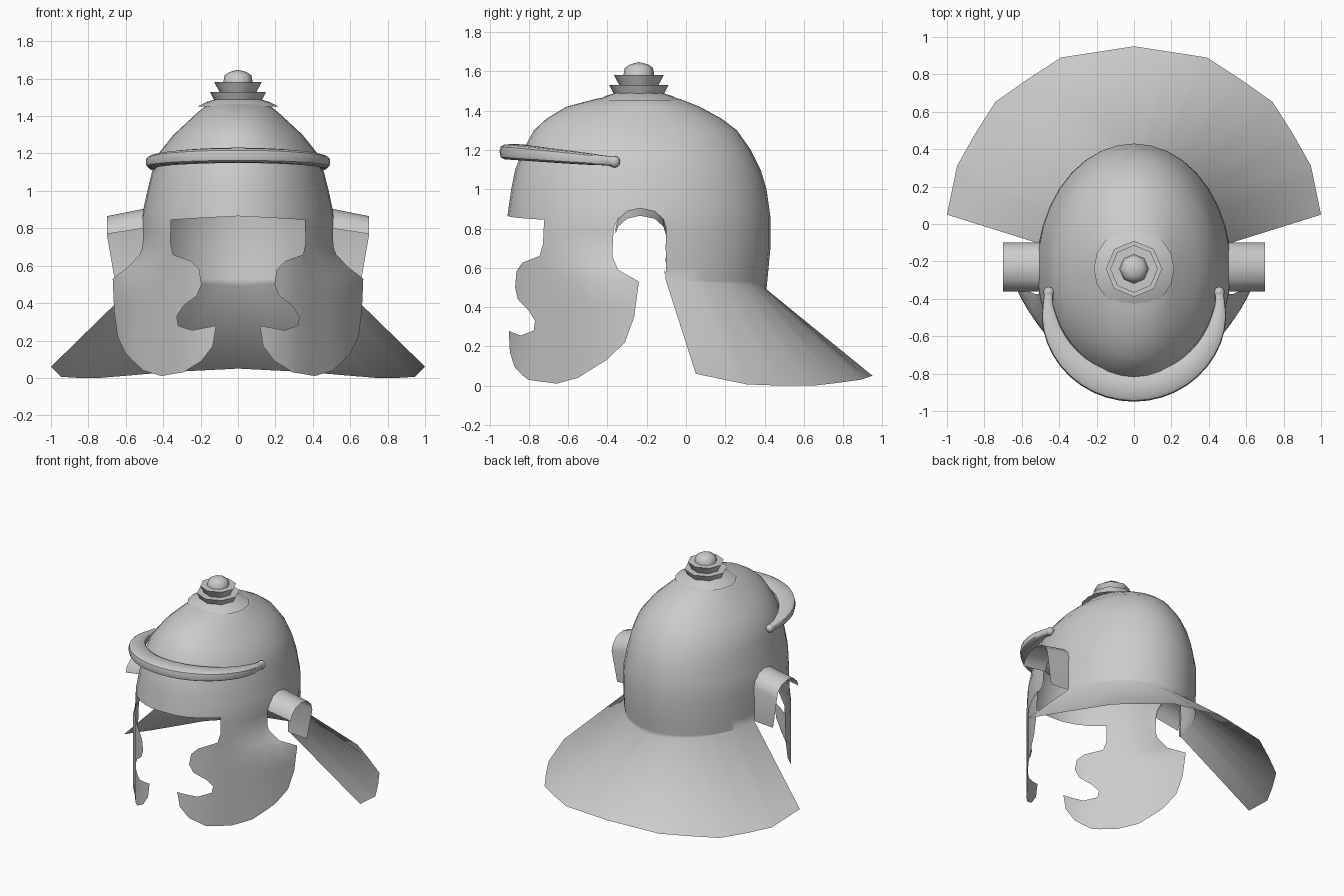
import bpy, bmesh
from math import sin, cos, radians, pi
from mathutils import Vector

if "Cube" in bpy.data.objects:
    bpy.data.objects.remove(bpy.data.objects["Cube"])

CY = -0.24          # y of the bowl's axis


def lerp_table(table, t):
    """Piecewise linear lookup: rows are (key, values...)."""
    if t <= table[0][0]:
        return table[0][1:]
    for a, b in zip(table, table[1:]):
        if t <= b[0]:
            f = (t - a[0]) / (b[0] - a[0])
            return [p + (q - p) * f for p, q in zip(a[1:], b[1:])]
    return table[-1][1:]


def finish(bm, name, mirror=False, angle=40):
    bmesh.ops.recalc_face_normals(bm, faces=bm.faces)
    me = bpy.data.meshes.new(name)
    bm.to_mesh(me)
    bm.free()
    ob = bpy.data.objects.new(name, me)
    bpy.context.collection.objects.link(ob)
    bpy.ops.object.select_all(action='DESELECT')
    ob.select_set(True)
    bpy.context.view_layer.objects.active = ob
    bpy.ops.object.shade_smooth_by_angle(angle=radians(angle))
    if mirror:
        m = ob.modifiers.new("Mirror", 'MIRROR')
        m.use_clip = True
        m.merge_threshold = 0.002
    return ob


def loft(rings, closed_ring=False, caps=False):
    bm = bmesh.new()
    vr = [[bm.verts.new(p) for p in r] for r in rings]
    for a, b in zip(vr, vr[1:]):
        n = len(a)
        for i in range(n if closed_ring else n - 1):
            j = (i + 1) % n
            bm.faces.new((a[i], a[j], b[j], b[i]))
    if caps:
        bm.faces.new(vr[0])
        bm.faces.new(vr[-1])
    return bm


# Bowl levels: z, half width, front y, back y
LEVELS = [(0.0, .52, -.92, .41), (.49, .52, -.92, .41), (.7, .52, -.92, .43),
          (.86, .515, -.91, .43), (1.0, .485, -.89, .41), (1.1, .46, -.87, .38),
          (1.2, .425, -.83, .33), (1.3, .345, -.775, .26), (1.36, .28, -.71, .18),
          (1.42, .215, -.61, .07), (1.46, .165, -.46, -.03), (1.48, .08, -.34, -.14)]

# Neck guard rim: angle, x, y, z
RIM = [(102, 1.0, .05, .06), (122, .94, .34, 0), (141, .73, .67, 0),
       (160, .39, .89, .03), (180, 0, .95, .05)]

# Unrolled half shell: angle from the front, height
OUTLINE = [(0, 1.48), (0, .865), (44, .845), (44, .72), (42, .66), (29, .625), (23.5, .58),
           (22, .5), (25, .44), (34, .385), (39, .33), (38, .28), (28, .255), (13, .28),
           (15, .17), (22, .09), (34, .03), (52, .01), (63, .04), (76, .13), (84, .22),
           (88, .35), (90, .53), (81, .59), (78.5, .66), (79, .8), (81, .85), (85, .885),
           (90, .9), (95, .885), (99, .85), (102, .8), (102, .54), (180, .49), (180, 1.48)]


def shell_point(a, z):
    hw, yf, yb = lerp_table(LEVELS, z)
    t = radians(a)
    x = hw * sin(t)
    ry = CY - yf if a < 90 else yb - CY
    # cheek rear edge flares outward
    if 52 < a <= 90:
        x += .15 * (a - 52) / 38 * min(1, max(0, (.68 - z) / .13))
    return Vector((x, CY - ry * cos(t), z))


# Bowl, cheek pieces and neck guard in one sheet
bm = bmesh.new()
bm.faces.new([bm.verts.new((a / 100, z, 0)) for a, z in OUTLINE])
cuts = [(Vector((a / 100, 0, 0)), Vector((1, 0, 0))) for a in range(10, 180, 10)]
cuts += [(Vector((0, z, 0)), Vector((0, 1, 0))) for z in
         [.1, .2, .3, .4, .53, .6, .7, .78, .86, .92] + [l[0] for l in LEVELS[4:-1]]]
for co, no in cuts:
    bmesh.ops.bisect_plane(bm, geom=bm.verts[:] + bm.edges[:] + bm.faces[:],
                           dist=1e-5, plane_co=co, plane_no=no)
low = [e for e in bm.edges if e.is_boundary and all(
    v.co.x > 1.019 and v.co.y < .541 and
    abs(v.co.y - (.54 - .05 * (v.co.x - 1.02) / .78)) < 1e-3 for v in e.verts)]
ext = bmesh.ops.extrude_edge_only(bm, edges=low)
rim = {g for g in ext['geom'] if isinstance(g, bmesh.types.BMVert)}
for v in bm.verts:
    a = v.co.x * 100
    v.co = Vector(lerp_table(RIM, a)) if v in rim else shell_point(a, v.co.y)
finish(bm, "helmet_shell", mirror=True, angle=60)

# Ear guards: arched flange with a long rear leg
ARCH = [(-.36, .77, .70, .8), (-.345, .81, .70, .85), (-.3, .85, .70, .89),
        (-.235, .865, .70, .905), (-.16, .85, .70, .89), (-.115, .81, .70, .85),
        (-.1, .76, .70, .8), (-.11, .53, .66, .54)]
finish(loft([[(.5, y, zi) for y, z, x, zi in ARCH],
             [(x, y, z) for y, z, x, zi in ARCH]]), "ear_guard", mirror=True, angle=60)

# Brow band: tapered bar swept round the front
rings = []
for i in range(25):
    t = radians(-97 + 194 * i / 24)
    f = max(0, cos(t)) ** .6
    w, h = .022 + .053 * f, .024 + .017 * f
    z = 1.147 + .043 * cos(t)
    ring = []
    for k in range(12):
        p = 2 * pi * k / 12
        c, s = cos(p), sin(p)
        dr = w * abs(c) ** .6 * (1 if c > 0 else -1)
        dz = h * abs(s) ** .6 * (1 if s > 0 else -1)
        ring.append(((.46 + dr) * sin(t), -.42 - (.455 + dr) * cos(t), z + dz))
    rings.append(ring)
finish(loft(rings, True, True), "brow_band")

# Ball ends of the brow band
bm = bmesh.new()
bmesh.ops.create_uvsphere(bm, u_segments=10, v_segments=6, radius=.03)
bmesh.ops.translate(bm, verts=bm.verts, vec=(.455, -.365, 1.14))
finish(bm, "band_knob", mirror=True, angle=60)


def lathe(name, profile, n):
    bm = loft([[(r * sin(2 * pi * k / n), CY + r * cos(2 * pi * k / n), z)
                for k in range(n)] for r, z in profile], True)
    bmesh.ops.remove_doubles(bm, verts=bm.verts, dist=1e-4)
    finish(bm, name, angle=50)


# Crest base plate and stepped finial
lathe("finial_base", [(.215, 1.452), (.17, 1.475), (.12, 1.49)], 16)
lathe("finial", [(.12, 1.47), (.15, 1.53), (.10, 1.53), (.127, 1.583), (.078, 1.583),
                 (.072, 1.618), (.045, 1.636), (0, 1.648)], 8)
